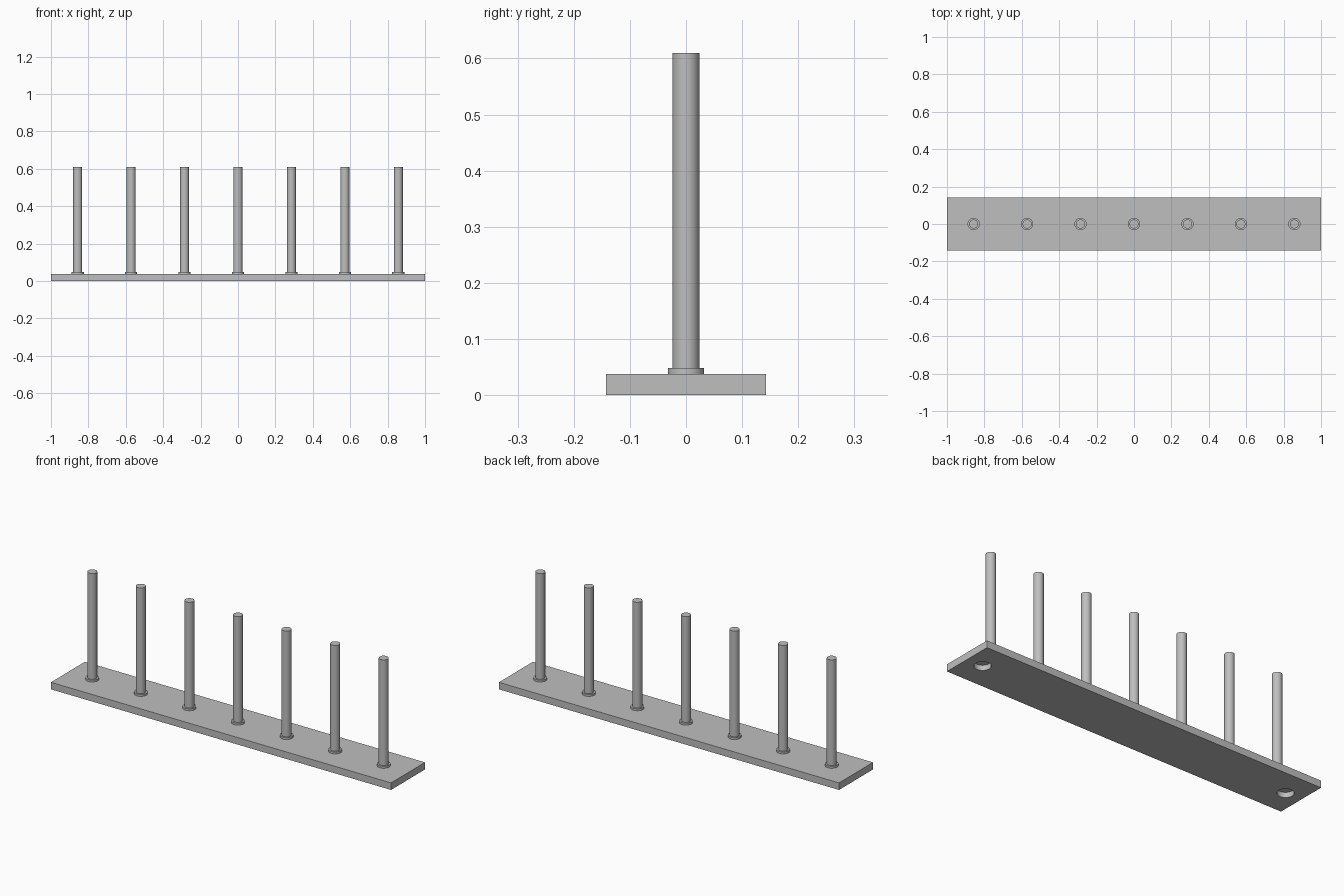
import bpy, math

if "Cube" in bpy.data.objects:
    bpy.data.objects.remove(bpy.data.objects["Cube"])

grey = bpy.data.materials.new("plain_grey")
grey.diffuse_color = (0.52, 0.52, 0.52, 1)
grey.use_nodes = True
grey.node_tree.nodes["Principled BSDF"].inputs["Base Color"].default_value = grey.diffuse_color


def cylinder(name, radius, z0, z1, x, sides=48):
    bpy.ops.mesh.primitive_cylinder_add(vertices=sides, radius=radius, depth=z1 - z0,
                                        location=(x, 0, (z0 + z1) / 2))
    ob = bpy.context.object
    ob.name = name
    ob.data.materials.append(grey)
    bpy.ops.object.shade_smooth_by_angle(angle=math.radians(30))
    return ob


# Flat base plate
PLATE_TOP = 0.0375
bpy.ops.mesh.primitive_cube_add(size=1, location=(0, 0, PLATE_TOP / 2))
plate = bpy.context.object
plate.name = "base_plate"
plate.scale = (2, 0.2857, PLATE_TOP)
bpy.ops.object.transform_apply(location=False, rotation=False, scale=True)
plate.data.materials.append(grey)

# Blind round recesses in the underside, one near each end
for side, x in (("left", -0.907), ("right", 0.907)):
    cutter = cylinder("recess_cutter_" + side, 0.04, -0.03, 0.027, x)
    cutter.hide_render = True
    cutter.hide_set(True)
    cut = plate.modifiers.new("recess_" + side, 'BOOLEAN')
    cut.operation = 'DIFFERENCE'
    cut.solver = 'EXACT'
    cut.object = cutter

# Row of seven pegs, each with a low collar
for i in range(7):
    x = (i - 3) * 2 / 7
    cylinder(f"collar_{i + 1}", 0.0325, PLATE_TOP - 0.002, 0.048, x)
    cylinder(f"peg_{i + 1}", 0.024, PLATE_TOP - 0.002, 0.61, x)

# Bake the recesses into the plate and drop the cutters
bpy.context.view_layer.objects.active = plate
for mod in list(plate.modifiers):
    helper = mod.object
    bpy.ops.object.modifier_apply(modifier=mod.name)
    bpy.data.objects.remove(helper, do_unlink=True)
